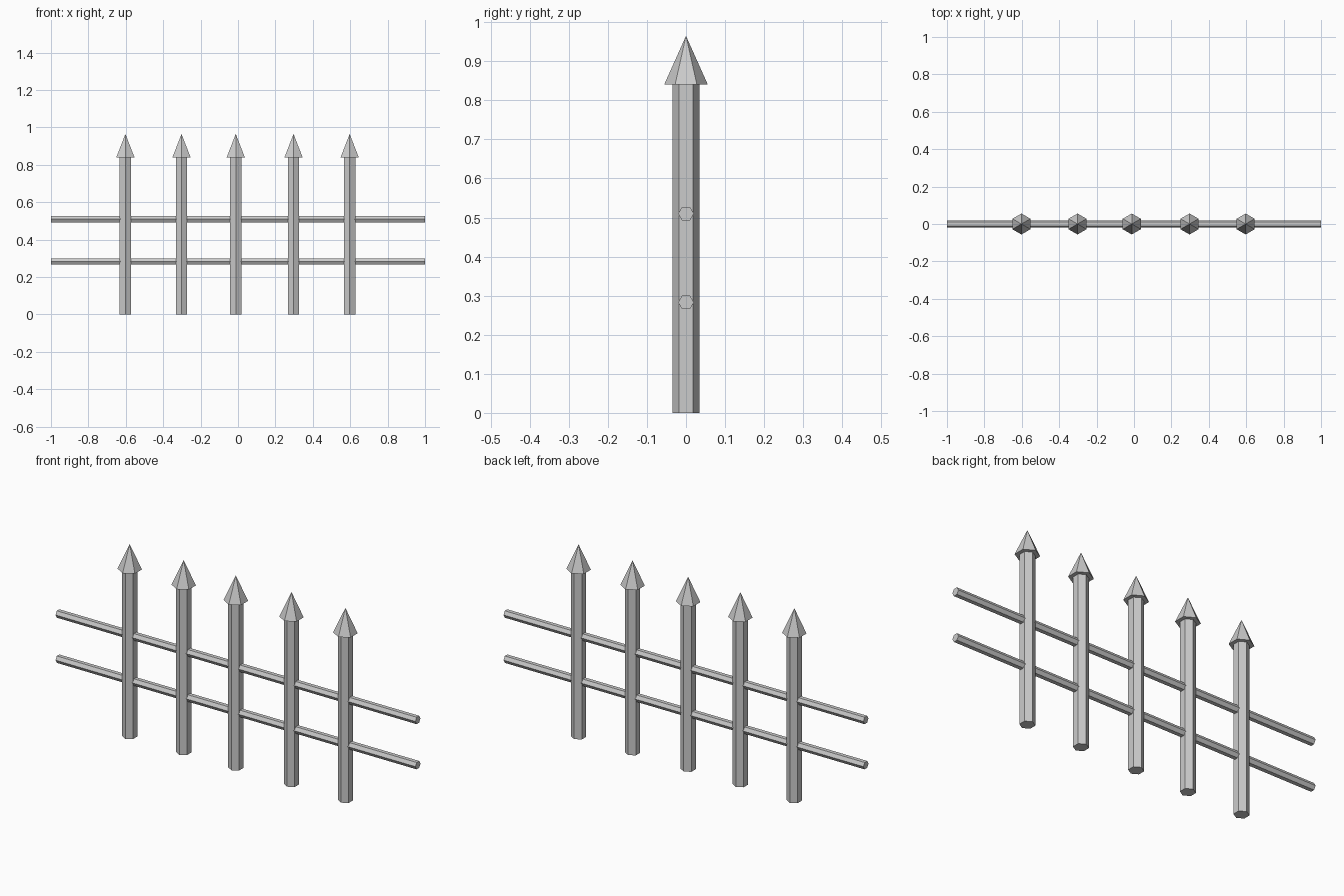
import bpy

cube = bpy.data.objects.get("Cube")
if cube:
    bpy.data.objects.remove(cube, do_unlink=True)

# Single painted-metal colour
metal = bpy.data.materials.new("light_grey_metal")
metal.use_nodes = True
GREY = (0.6, 0.6, 0.6, 1.0)
metal.diffuse_color = GREY
metal.node_tree.nodes["Principled BSDF"].inputs["Base Color"].default_value = GREY

QUARTER_TURN = 1.5707963


def finish(name):
    obj = bpy.context.object
    obj.name = name
    obj.data.materials.append(metal)
    bpy.ops.object.shade_flat()


def post(name, x):
    # Hexagonal upright, with corners facing front and back
    bpy.ops.mesh.primitive_cylinder_add(vertices=6, radius=0.035, depth=0.84,
                                        location=(x, 0, 0.42))
    finish(name)


def spike(name, x):
    # Six-sided pointed finial, wider than the post
    bpy.ops.mesh.primitive_cone_add(vertices=6, radius1=0.056, radius2=0,
                                    depth=0.125, location=(x, 0, 0.9025))
    finish(name)


def rail(name, z):
    # Hexagonal horizontal bar along the full width
    bpy.ops.mesh.primitive_cylinder_add(vertices=6, radius=0.02, depth=2,
                                        location=(0, 0, z),
                                        rotation=(0, QUARTER_TURN, 0))
    bpy.ops.object.transform_apply(location=False, rotation=True, scale=False)
    finish(name)


# Uprights, the middle one slightly off centre
for i, x in enumerate((-0.602, -0.302, -0.012, 0.297, 0.597), 1):
    post(f"post_{i}", x)
    spike(f"post_spike_{i}", x)

rail("lower_rail", 0.283)
rail("upper_rail", 0.51)
